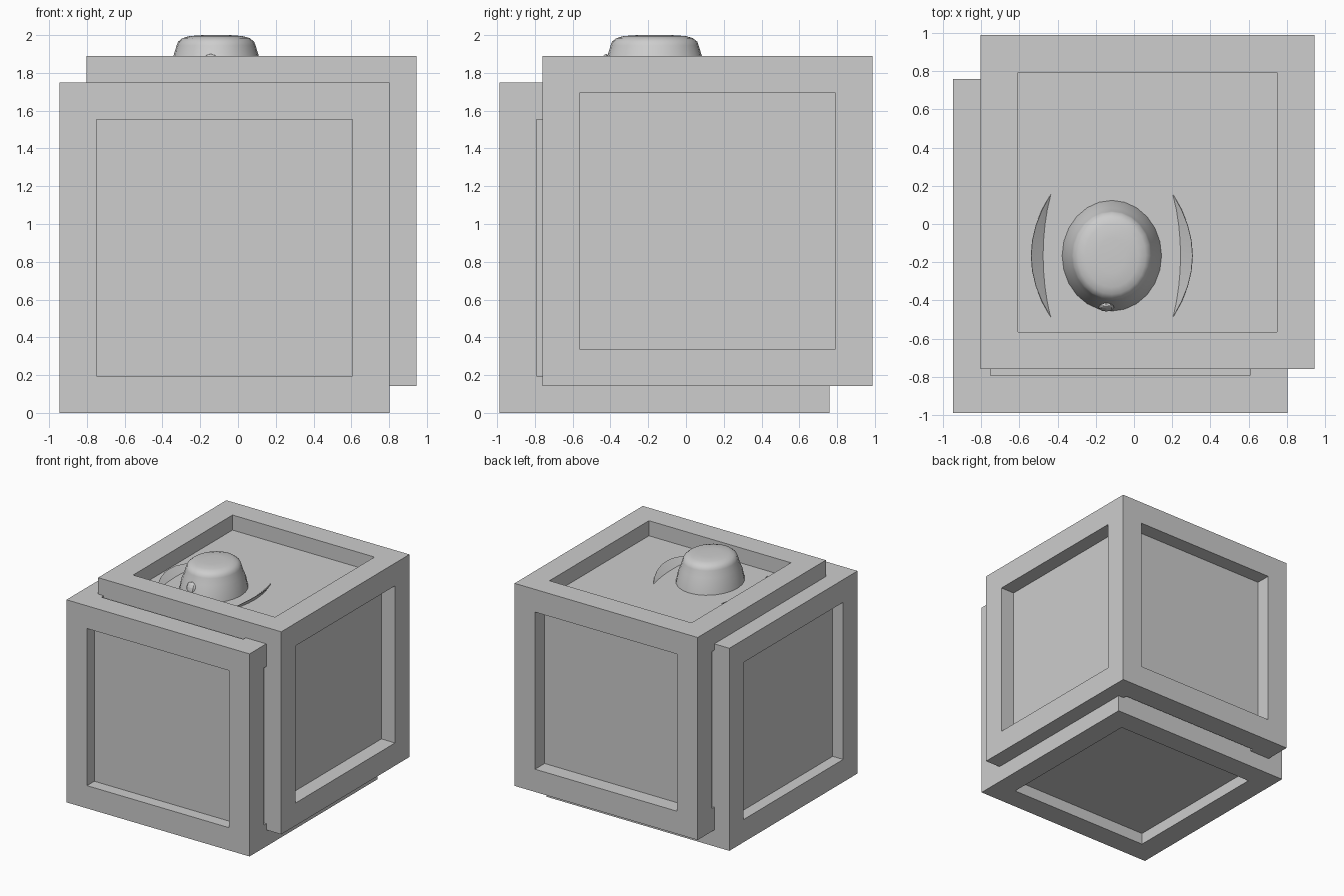
import bpy, bmesh, math
from mathutils import Matrix, Vector

if "Cube" in bpy.data.objects:
    bpy.data.objects.remove(bpy.data.objects["Cube"])

grey = bpy.data.materials.new("plain grey")
grey.diffuse_color = (0.61, 0.61, 0.61, 1)
grey.use_nodes = True
grey.node_tree.nodes["Principled BSDF"].inputs["Base Color"].default_value = grey.diffuse_color

SIZE = 1.748      # edge of each box
BORDER = 0.196    # width of the frame around each recess
TOP = 1.89        # top of the upper box
FLOOR = TOP - 0.13        # sunken panel the hat sits in
HX, HY = -0.116, -0.166   # middle of the hat


def finish(name, bm, smooth=False):
    bmesh.ops.recalc_face_normals(bm, faces=bm.faces)
    mesh = bpy.data.meshes.new(name)
    bm.to_mesh(mesh)
    bm.free()
    mesh.materials.append(grey)
    obj = bpy.data.objects.new(name, mesh)
    bpy.context.collection.objects.link(obj)
    if smooth:
        bpy.ops.object.select_all(action='DESELECT')
        obj.select_set(True)
        bpy.context.view_layer.objects.active = obj
        bpy.ops.object.shade_smooth_by_angle(angle=math.radians(40))
    return obj


# Box with a framed, sunken panel on all six sides
def framed_box(name, centre, depth):
    bm = bmesh.new()
    bmesh.ops.create_cube(bm, size=SIZE)
    bm.normal_update()
    sides = list(bm.faces)
    bmesh.ops.inset_individual(bm, faces=sides, thickness=BORDER,
                               use_even_offset=True)
    for f in bmesh.ops.extrude_discrete_faces(bm, faces=sides)["faces"]:
        c = f.calc_center_median()
        axis = max(range(3), key=lambda i: abs(c[i]))
        for v in f.verts:
            v.co[axis] -= math.copysign(depth, c[axis])
    bmesh.ops.translate(bm, verts=bm.verts, vec=centre)
    return finish(name, bm)


framed_box("lower_box", Vector((-0.072, -0.114, SIZE / 2)), 0.1)
framed_box("upper_box", Vector((0.071, 0.114, TOP - SIZE / 2)), TOP - FLOOR)

# Hat crown: oval rings as (half width, half depth, height)
rings = [(0.264, 0.294, FLOOR - 0.02), (0.245, 0.272, 1.84), (0.226, 0.250, 1.89),
         (0.209, 0.233, 1.945), (0.201, 0.226, 1.965), (0.178, 0.202, 1.984),
         (0.140, 0.165, 1.995), (0.07, 0.09, 2.0)]
SEG = 24
bm = bmesh.new()
loops = []
for rx, ry, z in rings:
    loops.append([bm.verts.new((HX + rx * math.cos(a), HY + ry * math.sin(a), z))
                  for a in (2 * math.pi * i / SEG for i in range(SEG))])
for low, high in zip(loops, loops[1:]):
    for i in range(SEG):
        j = (i + 1) % SEG
        bm.faces.new((low[i], low[j], high[j], high[i]))
bm.faces.new(loops[-1])
bm.faces.new(loops[0][::-1])
finish("hat_crown", bm, True)

# Curled brim edges rising out of the sunken panel on both sides
for side, name in ((-1, "brim_left"), (1, "brim_right")):
    bm = bmesh.new()
    rows = []
    for k in range(9):
        t = k / 4 - 1
        y = HY + 0.32 * t
        rise = 1 - t * t
        outer = 0.32 + 0.102 * rise
        inner = 0.318 + 0.038 * rise
        middle = (inner + outer) / 2
        rows.append([bm.verts.new((HX + side * x, y, z)) for x, z in (
            (inner, FLOOR - 0.003),
            (middle, FLOOR + 0.024 * rise),
            (outer, FLOOR + 0.052 * rise),
            (outer + 0.002, FLOOR + 0.048 * rise),
            (middle, FLOOR - 0.004))])
    for a, b in zip(rows, rows[1:]):
        for i in range(5):
            j = (i + 1) % 5
            bm.faces.new((a[i], a[j], b[j], b[i]))
    bm.faces.new(rows[0])
    bm.faces.new(rows[-1])
    finish(name, bm, True)

# Small badge on the front of the crown
bm = bmesh.new()
bmesh.ops.create_uvsphere(bm, u_segments=8, v_segments=6, radius=1.0)
bmesh.ops.transform(bm, verts=bm.verts, matrix=(
    Matrix.Translation((-0.145, -0.435, 1.857))
    @ Matrix.Rotation(math.radians(-20), 4, 'X')
    @ Matrix.Diagonal((0.042, 0.018, 0.046, 1))))
finish("hat_badge", bm)
